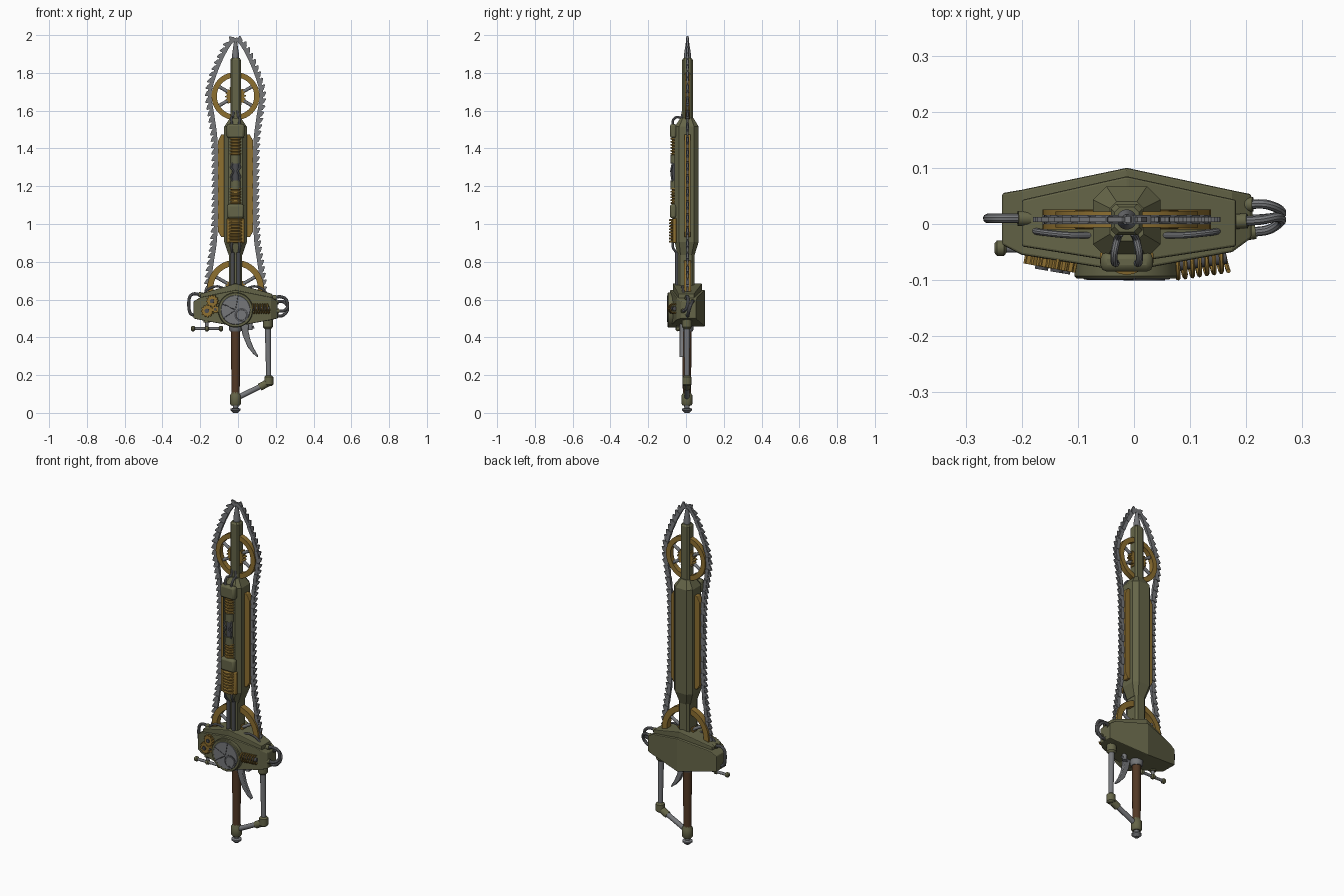
import bpy, bmesh, math
from mathutils import Vector, Matrix

if "Cube" in bpy.data.objects:
    bpy.data.objects.remove(bpy.data.objects["Cube"])

CX, CY = -0.013, 0.008      # axis of the blade


def mat(name, c):
    m = bpy.data.materials.new(name)
    m.diffuse_color = (*c, 1)
    m.use_nodes = True
    m.node_tree.nodes["Principled BSDF"].inputs["Base Color"].default_value = m.diffuse_color
    return m


GREEN = mat("olive paint", (0.13, 0.13, 0.065))
BRASS = mat("brass", (0.27, 0.16, 0.03))
STEEL = mat("steel", (0.18, 0.185, 0.195))
DARK = mat("dark steel", (0.07, 0.072, 0.08))
WOOD = mat("brown grip", (0.085, 0.04, 0.018))


def finish(name, bm, m, smooth=True, bevel=0):
    bmesh.ops.recalc_face_normals(bm, faces=bm.faces)
    me = bpy.data.meshes.new(name)
    bm.to_mesh(me)
    bm.free()
    ob = bpy.data.objects.new(name, me)
    bpy.context.collection.objects.link(ob)
    me.materials.append(m)
    if bevel:
        b = ob.modifiers.new("bevel", 'BEVEL')
        b.width, b.segments, b.limit_method = bevel, 2, 'ANGLE'
    if smooth:
        bpy.ops.object.select_all(action='DESELECT')
        ob.select_set(True)
        bpy.context.view_layer.objects.active = ob
        bpy.ops.object.shade_smooth_by_angle(angle=math.radians(35))
    return ob


def add_loft(bm, rings, closed=False):
    vs = [[bm.verts.new(p) for p in r] for r in rings]
    n = len(rings[0])
    for i in range(len(vs) if closed else len(vs) - 1):
        a, b = vs[i], vs[(i + 1) % len(vs)]
        for j in range(n):
            bm.faces.new((a[j], a[(j + 1) % n], b[(j + 1) % n], b[j]))
    if not closed:
        bm.faces.new(vs[0])
        bm.faces.new(vs[-1])


def loft(name, rings, m, closed=False, **kw):
    bm = bmesh.new()
    add_loft(bm, rings, closed)
    return finish(name, bm, m, **kw)


def turned(name, p, axis, prof, m, n=20, **kw):
    """Lathe: prof = (distance along axis, radius) pairs."""
    q = Vector((0, 0, 1)).rotation_difference(Vector(axis))
    return loft(name, [[Vector(p) + q @ Vector((r * math.cos(2 * math.pi * i / n), r * math.sin(2 * math.pi * i / n), d))
                        for i in range(n)] for d, r in prof], m, **kw)


def rod(name, a, b, r, m, r2=None, n=14):
    d = Vector(b) - Vector(a)
    return turned(name, a, d.normalized(), [(0, r), (d.length, r if r2 is None else r2)], m, n)


def smooth_path(pts, k=8):
    pts = [Vector(p) for p in pts]
    e = [2 * pts[0] - pts[1]] + pts + [2 * pts[-1] - pts[-2]]
    out = []
    for i in range(1, len(e) - 2):
        a, b, c, d = e[i - 1:i + 3]
        for s in range(k):
            t = s / k
            out.append(0.5 * (2 * b + (c - a) * t + (2 * a - 5 * b + 4 * c - d) * t * t + (3 * b - a - 3 * c + d) * t ** 3))
    return out + [pts[-1]]


def tube(name, pts, r, m, smooth=True, n=10):
    P = smooth_path(pts) if smooth else [Vector(p) for p in pts]
    t = (P[1] - P[0]).normalized()
    u = t.orthogonal().normalized()
    rings = []
    for i, p in enumerate(P):
        t2 = (P[min(i + 1, len(P) - 1)] - P[max(i - 1, 0)]).normalized()
        u = t.rotation_difference(t2) @ u
        t, w = t2, t2.cross(u)
        rings.append([p + r * (u * math.cos(2 * math.pi * j / n) + w * math.sin(2 * math.pi * j / n)) for j in range(n)])
    return loft(name, rings, m)


def box(name, x0, x1, y0, y1, z0, z1, m, bevel=0.004):
    return loft(name, [[(x0, y0, z), (x1, y0, z), (x1, y1, z), (x0, y1, z)] for z in (z0, z1)], m, bevel=bevel)


def plate(name, outline, y0, y1, m, **kw):
    return loft(name, [[(x, y, z) for x, z in outline] for y in (y0, y1)], m, **kw)


def octa(z, hx, y0, y1, c):
    return [(CX + x, y, z) for x, y in ((-hx + c, y0), (hx - c, y0), (hx, y0 + c), (hx, y1 - c),
                                        (hx - c, y1), (-hx + c, y1), (-hx, y1 - c), (-hx, y0 + c))]


def ring(name, c, ro, ri, h, m, n=40):
    prof = [(ro, -h), (ro, h), (ri, h), (ri, -h)]
    return loft(name, [[(c[0] + r * math.cos(a), c[1] + y, c[2] + r * math.sin(a)) for r, y in prof]
                       for a in [2 * math.pi * i / n for i in range(n)]], m, closed=True)


def gear(name, c, r, teeth, axis, h, m):
    q = Vector((0, -1, 0)).rotation_difference(Vector(axis).normalized())
    pts = [(r * (1 if i % 4 < 2 else 0.83), 2 * math.pi * i / (4 * teeth)) for i in range(4 * teeth)]
    return loft(name, [[Vector(c) + q @ Vector((R * math.cos(a), y, R * math.sin(a))) for R, a in pts] for y in (-h, h)],
                m, smooth=False)


# --- grip, pommel, trigger, knuckle guard
rod("grip", (CX, CY - .003, .09), (CX, CY - .003, .47), .022, WOOD, .024, 16)
turned("pommel", (CX, .005, 0), (0, 0, 1), [(0, .012), (.006, .018), (.014, .027), (.022, .027), (.026, .014), (.05, .016)], STEEL)
turned("pommel_collar", (CX, .005, .038), (0, 0, 1), [(0, .022), (.01, .029), (.055, .029), (.066, .022), (.072, .022)], GREEN)
turned("grip_top_collar", (CX, .005, .43), (0, 0, 1), [(0, .028), (.01, .034), (.05, .034)], STEEL)
plate("trigger", [(.012, .47), (.025, .41), (.05, .35), (.08, .313), (.105, .293), (.108, .3), (.085, .34), (.066, .385), (.056, .43), (.055, .47)],
      -.035, -.012, STEEL, bevel=.005)
rod("guard_lower_bar", (CX, .005, .075), (.165, .005, .163), .014, STEEL)
rod("guard_upright", (.163, .005, .16), (.158, .005, .49), .013, STEEL, .017)
turned("guard_elbow", (.163, .005, .142), (0, 0, 1), [(0, .015), (.008, .024), (.048, .024), (.056, .015)], GREEN)
rod("guard_elbow_sleeve", (.115, .005, .136), (.165, .005, .163), .02, GREEN)
turned("guard_top_collar", (.158, .005, .445), (0, 0, 1), [(0, .018), (.01, .026), (.07, .026)], GREEN)

# --- hand guard housing, lofted along x with a peaked middle
def section(x, y0, y1, z0, z1):
    return [(x, y0, z0), (x, y1, z0), (x, y1, z1), (x, y0, z1)]

loft("housing", [section(-.235, -.037, .055, .5, .59), section(-.2, -.055, .061, .492, .612), section(CX, -.085, .1, .458, .65),
                 section(.175, -.05, .06, .492, .612), section(.209, -.025, .053, .5, .59)], GREEN, bevel=.004, smooth=False)
loft("housing_top", [section(-.2, -.04, .043, .56, .63), section(CX, -.07, .085, .56, .685), section(.182, -.04, .043, .56, .63)],
     GREEN, bevel=.004, smooth=False)

# --- round cover on the front
def dial(name, x, z, y0, y1, r, m):
    h = y0 - y1
    return turned(name, (x, y0, z), (0, -1, 0), [(0, r), (h - .004, r), (h, r - .004)], m, 36)

dial("cover_rim", CX, .545, -.05, -.097, .093, GREEN)
dial("cover_disc", CX, .545, -.09, -.099, .08, STEEL)
ring("cover_port_ring", (.018, -.098, .518), .037, .032, .003, DARK, 28)
dial("cover_port", .018, .518, -.09, -.1005, .031, STEEL)
for i, a in enumerate((80, 155, 215)):
    a = math.radians(a)
    rod(f"cover_seam_{i}", (CX, -.098, .545), (CX + .078 * math.cos(a), -.098, .545 + .078 * math.sin(a)), .0025, DARK, n=6)

# --- gears on the left, spring on the right
slope = (-.19, -1, 0)
for i, (x, z, r, t) in enumerate(((-.135, .592, .033, 12), (-.162, .54, .034, 12), (-.118, .548, .02, 9))):
    y = -.069 - .17 * (x + .13)
    gear(f"gear_{i}", (x, y - .004, z), r, t, slope, .009, BRASS)
    rod(f"gear_pin_{i}", (x, y, z), (x - .003, y - .018, z), r * .35, DARK)
A, B = Vector((.075, -.073, .552)), Vector((.165, -.06, .552))
ax = (B - A).normalized()
side = ax.cross(Vector((0, 0, 1)))
tube("coil_spring", [A.lerp(B, i / 84) + .024 * (side * math.cos(i * math.pi / 6) + Vector((0, 0, math.sin(i * math.pi / 6))))
                     for i in range(85)], .0042, BRASS, smooth=False, n=6)
rod("spring_core", A, B, .011, DARK)

# --- pipes at both ends of the housing
def pipe(name, pts, r):
    tube(name, pts, r, STEEL)
    for k, (p, s) in enumerate(((pts[0], pts[1]), (pts[-1], pts[-2]))):
        d = (Vector(s) - Vector(p)).normalized()
        rod(f"{name}_socket_{k}", Vector(p) - d * .01, Vector(p) + d * .012, r + .005, GREEN)

pipe("left_pipe", [(-.195, .01, .625), (-.235, .01, .63), (-.257, .01, .61), (-.26, .01, .56), (-.25, .01, .525), (-.22, .01, .515)], .0085)
pipe("right_pipe_upper", [(.2, .035, .585), (.235, .035, .59), (.26, .025, .57), (.26, .015, .54), (.235, .01, .515), (.2, .008, .515)], .0085)
pipe("right_pipe_lower", [(.19, .005, .61), (.225, .007, .615), (.255, .012, .6), (.262, .005, .56), (.24, -.01, .54), (.205, -.015, .54)], .0085)
for s in (-1, 1):
    tube(f"top_pipe_{s}", [(CX + s * .05, -.02, .655), (CX + s * .1, -.02, .67), (CX + s * .15, -.015, .65), (CX + s * .175, -.01, .61)], .006, STEEL)

# --- tap handle under the left end, valve under the right
rod("tap_bar", (-.235, -.043, .446), (-.085, -.043, .446), .008, STEEL)
for x in (-.238, -.165, -.09):
    turned("tap_knob", (x - .011, -.043, .446), (1, 0, 0), [(0, .008), (.005, .014), (.017, .014), (.022, .008)], GREEN)
rod("tap_stem", (-.165, -.043, .446), (-.165, -.043, .51), .009, STEEL)
rod("tap_collar", (-.165, -.043, .478), (-.165, -.043, .51), .017, GREEN)
rod("valve", (.065, .0, .44), (.065, .0, .48), .013, STEEL)
rod("valve_arm", (.045, .0, .445), (.085, .0, .455), .007, STEEL)

# --- central shaft and casing
loft("lower_shaft", [octa(z, h, -.045, .045, .012) for z, h in ((.64, .034), (.89, .034))], GREEN, smooth=False)
loft("casing", [octa(.835, .036, -.045, .045, .016), octa(.905, .06, -.06, .067, .024), octa(1.515, .06, -.06, .067, .024),
                octa(1.56, .03, -.03, .04, .012)], GREEN, smooth=False)
loft("upper_shaft", [octa(z, h, CY - h, CY + h, .009) for z, h in ((1.54, .028), (1.868, .028), (1.878, .022))], GREEN, smooth=False)
turned("tip_rod", (CX, CY, 1.87), (0, 0, 1), [(0, .018), (.03, .018), (.09, .009), (.095, .009)], STEEL)
for s in (-1, 1):
    rod(f"shaft_pipe_{s}", (CX + s * .016, -.047, .66), (CX + s * .016, -.047, .85), .011, DARK)
    plate(f"side_plate_{s}", [(CX + s * x, z) for x, z in ((.03, .93), (.075, .93), (.093, .96), (.093, 1.44), (.075, 1.475), (.03, 1.475))],
          CY - .017, CY + .017, BRASS, smooth=False, bevel=.003)

# --- power column on the front of the casing
def coil_stack(name, z0, z1, n, r):
    p = (z1 - z0) / n
    prof = [(i * p + d * p, r * k) for i in range(n) for d, k in ((.05, .75), (.2, 1), (.65, 1), (.8, .75))]
    turned(name, (CX, -.05, z0), (0, 0, 1), prof, BRASS, 20)

coil_stack("lower_coil", .9, 1.03, 8, .048 * .85)
box("lower_coil_back", CX - .048, CX + .048, -.072, -.05, .9, 1.03, BRASS)
coil_stack("middle_coil", 1.105, 1.195, 6, .031)
coil_stack("upper_coil", 1.365, 1.46, 6, .031)
box("column_cap_low", CX - .045, CX + .045, -.085, -.05, 1.03, 1.105, GREEN, .012)
box("column_cap_top", CX - .047, CX + .047, -.085, -.05, 1.455, 1.53, GREEN, .012)
for i, z in enumerate((1.185, 1.32)):
    rod(f"tube_collar_{i}", (CX, -.055, z), (CX, -.055, z + .045), .027, GREEN)
rod("glass_tube", (CX, -.055, 1.22), (CX, -.055, 1.33), .02, DARK)
for s in (-1, 1):
    tube(f"tube_wire_{s}", [(CX + s * .014, -.07, 1.22), (CX + s * .024, -.076, 1.25), (CX + s * .012, -.079, 1.28),
                            (CX + s * .024, -.076, 1.3), (CX + s * .014, -.07, 1.33)], .0045, STEEL)
    tube(f"top_hose_{s}", [(CX + s * .018, -.07, 1.52), (CX + s * .022, -.068, 1.55), (CX + s * .022, -.05, 1.566),
                           (CX + s * .016, -.025, 1.565), (CX + s * .01, -.015, 1.6)], .0065, STEEL)
    tube(f"bottom_hose_{s}", [(CX + s * .018, -.07, .91), (CX + s * .022, -.07, .88), (CX + s * .02, -.06, .86), (CX + s * .016, -.04, .84)],
         .0065, STEEL)

# --- chain wheels
def wheel(name, z, ro, ri, h):
    ring(f"{name}_rim", (CX, CY, z), ro, ri, h, BRASS)
    gear(f"{name}_hub", (CX, CY, z), .056, 18, (0, -1, 0), .014, BRASS)
    for i in range(6):
        a = math.radians(30 + 60 * i)
        d = Vector((math.cos(a), 0, math.sin(a)))
        rod(f"{name}_spoke_{i}", Vector((CX, CY, z)) + d * .03, Vector((CX, CY, z)) + d * (ri + .008), .009, STEEL)

wheel("top_wheel", 1.677, .127, .099, .014)
wheel("bottom_wheel", .66, .15, .118, .018)

# --- saw chain: evenly spaced links with swept teeth along one path
half = [(-.138, .63), (-.14, .69), (-.126, .8), (-.109, .92), (-.102, 1.1), (-.102, 1.3), (-.107, 1.45), (-.121, 1.56), (-.135, 1.65),
        (-.133, 1.72), (-.105, 1.81), (-.065, 1.9), (-.028, 1.96)]
path = smooth_path([(CX + x, CY, z) for x, z in half + [(0, 1.974)] + [(-x, z) for x, z in half[::-1]]], 12)
STEP, links, run = .0345, [], 0
for a, b in zip(path, path[1:]):
    L = (b - a).length
    while run < L:
        links.append((a.lerp(b, run / L), (b - a).normalized()))
        run += STEP
    run -= L
bm = bmesh.new()
for i, (p, t) in enumerate(links):
    out = Vector((-t.z, 0, t.x))
    h = .008 if i % 2 else .0055
    for shape, w in (([(-.021, -.011), (.021, -.011), (.021, .009), (-.021, .009)], h),
                     ([(-.016, .006), (.012, .006), (.006, .016), (-.016, .026), (-.02, .02)], .0045)):
        add_loft(bm, [[p + t * u + out * v + Vector((0, y, 0)) for u, v in shape] for y in (-w, w)])
finish("saw_chain", bm, STEEL, smooth=False)
